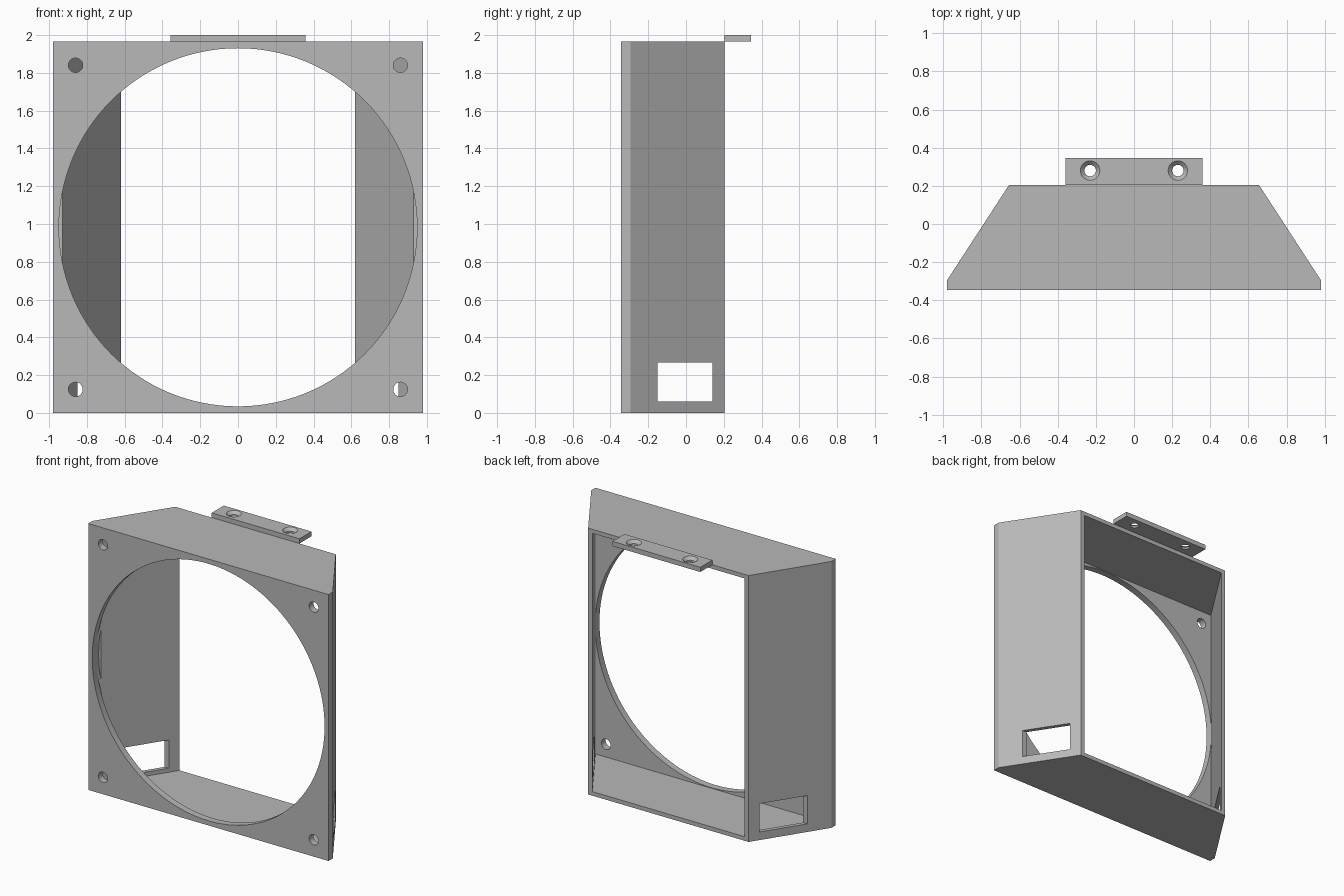
import bpy, bmesh, math

cube = bpy.data.objects.get("Cube")
if cube:
    bpy.data.objects.remove(cube, do_unlink=True)

HEIGHT = 1.965
FRONT, FLANGE, BACK = -0.345, -0.295, 0.205
MID = HEIGHT / 2

grey = bpy.data.materials.new("plain grey")
grey.use_nodes = True
colour = (0.48, 0.48, 0.48, 1)
grey.diffuse_color = colour
grey.node_tree.nodes["Principled BSDF"].inputs["Base Color"].default_value = colour


def add_object(name, bm):
    bmesh.ops.recalc_face_normals(bm, faces=bm.faces)
    mesh = bpy.data.meshes.new(name)
    bm.to_mesh(mesh)
    bm.free()
    obj = bpy.data.objects.new(name, mesh)
    mesh.materials.append(grey)
    bpy.context.collection.objects.link(obj)
    return obj


def prism(name, half_profile, z0, z1):
    """Extrude a plan outline, mirrored across x, from z0 up to z1."""
    outline = half_profile + [(-x, y) for x, y in reversed(half_profile)]
    bm = bmesh.new()
    face = bm.faces.new([bm.verts.new((x, y, z0)) for x, y in outline])
    top = bmesh.ops.extrude_face_region(bm, geom=[face])["geom"]
    verts = [v for v in top if isinstance(v, bmesh.types.BMVert)]
    bmesh.ops.translate(bm, verts=verts, vec=(0, 0, z1 - z0))
    return add_object(name, bm)


def round_cutter(name, centre, r_low, r_high, depth, segments, along_y=False):
    bm = bmesh.new()
    bmesh.ops.create_cone(bm, cap_ends=True, segments=segments,
                          radius1=r_low, radius2=r_high, depth=depth)
    obj = add_object(name, bm)
    obj.location = centre
    if along_y:
        obj.rotation_euler.x = math.pi / 2
    return obj


def carve(target, cutters):
    """Subtract every cutter, then remove the cutters."""
    bpy.ops.object.select_all(action="DESELECT")
    target.select_set(True)
    bpy.context.view_layer.objects.active = target
    for cutter in cutters:
        cutter.hide_render = True
        mod = target.modifiers.new("cut", "BOOLEAN")
        mod.solver = "EXACT"
        mod.object = cutter
        bpy.ops.object.modifier_apply(modifier=mod.name)
        bpy.data.objects.remove(cutter, do_unlink=True)
    bpy.ops.object.shade_smooth_by_angle(angle=math.radians(25))


# Tapered duct with a square front flange
duct = prism("fan_duct", [(0.98, FRONT), (0.98, FLANGE), (0.655, BACK)], 0, HEIGHT)

# Hollow inside, open at the back
cutters = [prism("cavity", [(0.945, FLANGE), (0.555, BACK + 0.1)], 0.03, HEIGHT - 0.03)]

# Large round opening and four screw holes through the flange
flange_y = (FRONT + FLANGE) / 2
cutters.append(round_cutter("fan_opening", (0, flange_y, MID), 0.948, 0.948, 0.1, 128, True))
for x in (-0.86, 0.86):
    for z in (MID - 0.858, MID + 0.858):
        cutters.append(round_cutter("screw_hole", (x, flange_y, z), 0.038, 0.038, 0.08, 32, True))

# Cable window through both side walls
cutters.append(prism("cable_window", [(1.2, -0.15), (1.2, 0.14)], 0.06, 0.268))
carve(duct, cutters)

# Mounting tab with two countersunk holes
tab = prism("mounting_tab", [(0.358, BACK), (0.358, 0.345)], HEIGHT, 2)
cutters = []
for x in (-0.23, 0.23):
    cutters.append(round_cutter("tab_hole", (x, 0.28, 1.98), 0.03, 0.03, 0.1, 32))
    cutters.append(round_cutter("countersink", (x, 0.28, 1.99), 0.03, 0.052, 0.022, 32))
carve(tab, cutters)
